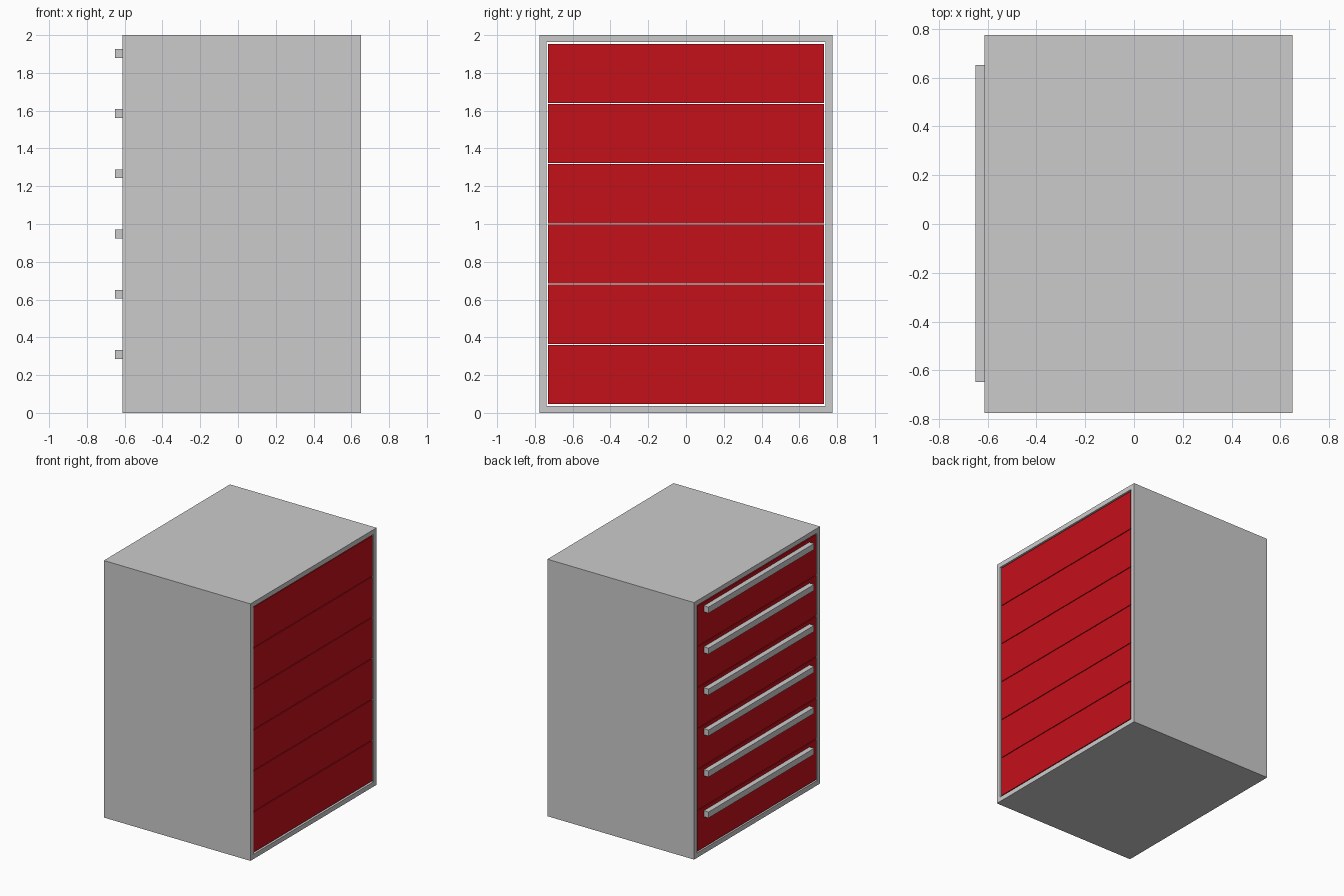
import bpy, bmesh

if "Cube" in bpy.data.objects:
    bpy.data.objects.remove(bpy.data.objects["Cube"])

red = bpy.data.materials.new("drawer_red")
red.diffuse_color = (0.55, 0.005, 0.01, 1)
red.use_nodes = True
red.node_tree.nodes["Principled BSDF"].inputs["Base Color"].default_value = red.diffuse_color


def box(name, x, y, z, mat=None):
    """Box spanning the given (min, max) ranges."""
    bm = bmesh.new()
    bmesh.ops.create_cube(bm, size=1)
    for v in bm.verts:
        v.co = [r[0] if c < 0 else r[1] for c, r in zip(v.co, (x, y, z))]
    me = bpy.data.meshes.new(name)
    bm.to_mesh(me)
    bm.free()
    ob = bpy.data.objects.new(name, me)
    bpy.context.collection.objects.link(ob)
    if mat:
        me.materials.append(mat)
    return ob


# Cabinet shell: rectangular tube open along x
X0, X1, Y, H, T = -0.612, 0.65, 0.775, 2.0, 0.037
profile = [(-Y, 0), (Y, 0), (Y, H), (-Y, H)]
inner = [(-Y + T, T), (Y - T, T), (Y - T, H - T), (-Y + T, H - T)]
bm = bmesh.new()
rings = [[bm.verts.new((x, y, z)) for y, z in p]
         for x, p in ((X0, profile), (X1, profile), (X1, inner), (X0, inner))]
for k in range(4):
    a, b = rings[k], rings[(k + 1) % 4]
    for i in range(4):
        j = (i + 1) % 4
        bm.faces.new((a[i], a[j], b[j], b[i]))
bmesh.ops.recalc_face_normals(bm, faces=bm.faces)
me = bpy.data.meshes.new("cabinet_shell")
bm.to_mesh(me)
bm.free()
bpy.context.collection.objects.link(bpy.data.objects.new("cabinet_shell", me))

# Six drawers, each with a bar handle
PITCH = 0.3188
for i in range(6):
    z = 0.047 + i * PITCH
    box(f"drawer_{i + 1}", (X0 + 0.002, X1 - 0.005), (-0.731, 0.731),
        (z, z + 0.313), red)
    box(f"handle_{i + 1}", (-0.65, X0 + 0.002), (-0.647, 0.651),
        (z + 0.239, z + 0.286))
